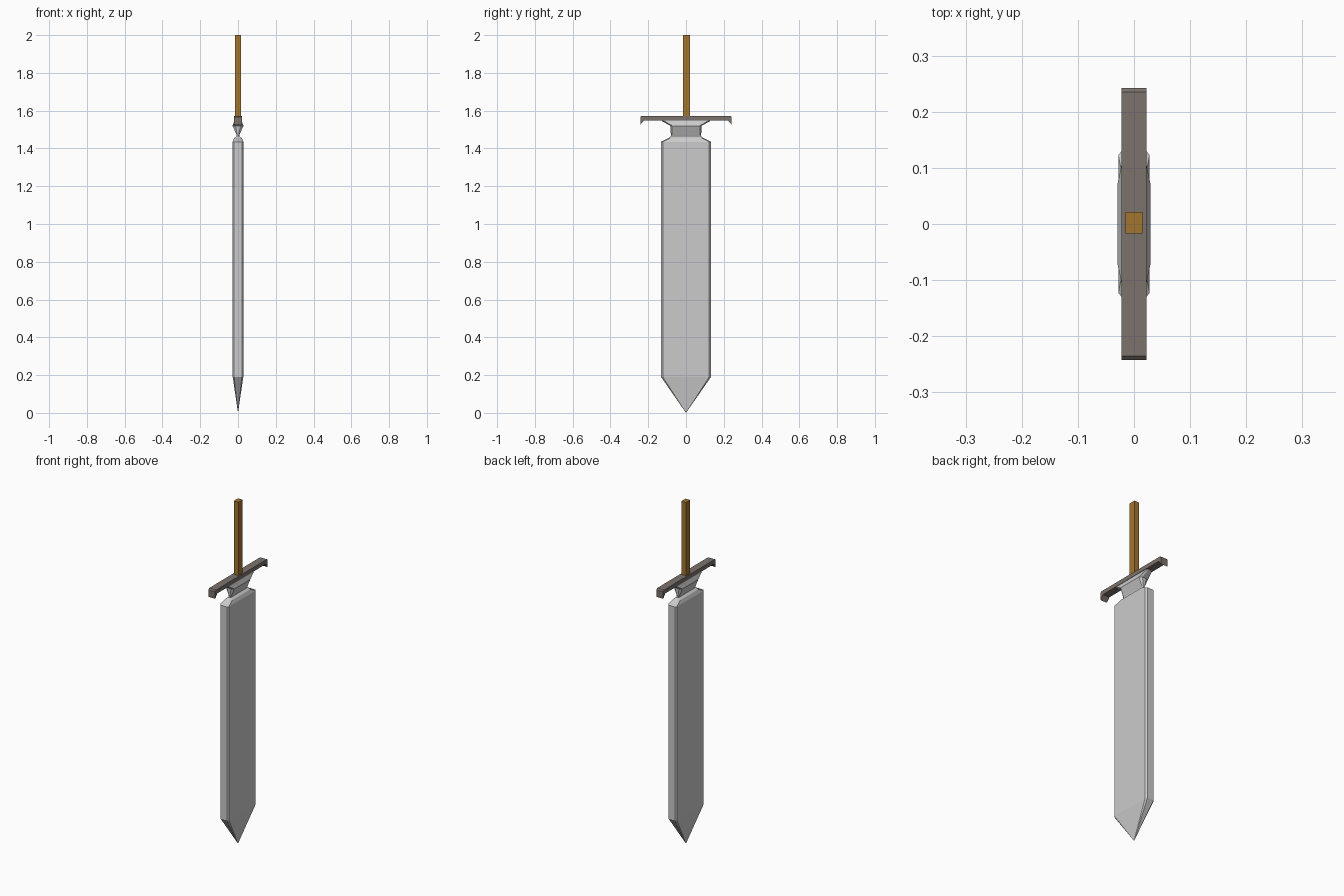
import bpy, bmesh

if "Cube" in bpy.data.objects:
    bpy.data.objects.remove(bpy.data.objects["Cube"])


def finish(bm, name, color=None):
    bmesh.ops.recalc_face_normals(bm, faces=bm.faces)
    mesh = bpy.data.meshes.new(name)
    bm.to_mesh(mesh)
    bm.free()
    obj = bpy.data.objects.new(name, mesh)
    bpy.context.collection.objects.link(obj)
    if color:
        mat = bpy.data.materials.new(name + "_colour")
        mat.diffuse_color = (*color, 1)
        mat.use_nodes = True
        mat.node_tree.nodes["Principled BSDF"].inputs["Base Color"].default_value = mat.diffuse_color
        mesh.materials.append(mat)
    return obj


def loft(name, rings, tip=None, color=None):
    """Skin chamfered rectangles given as (z, half x, half y, chamfer x, chamfer y)."""
    bm = bmesh.new()
    loops = []
    for z, hx, hy, cx, cy in rings:
        pts = [(hx, hy - cy), (hx - cx, hy), (cx - hx, hy), (-hx, hy - cy),
               (-hx, cy - hy), (cx - hx, -hy), (hx - cx, -hy), (hx, cy - hy)]
        loops.append([bm.verts.new((x, y, z)) for x, y in pts])
    for a, b in zip(loops, loops[1:]):
        for i in range(8):
            j = (i + 1) % 8
            bm.faces.new((a[i], a[j], b[j], b[i]))
    bm.faces.new(loops[-1])
    if tip is None:
        bm.faces.new(loops[0])
    else:
        point = bm.verts.new((0, 0, tip))
        for i in range(8):
            bm.faces.new((point, loops[0][i], loops[0][(i + 1) % 8]))
    return finish(bm, name, color)


# Broad blade with bevelled edges, pointed tip and rounded shoulders
loft("blade", [(0.19, 0.028, 0.132, 0.008, 0.009),
               (1.435, 0.028, 0.132, 0.008, 0.009),
               (1.455, 0.020, 0.092, 0.006, 0.008),
               (1.465, 0.007, 0.080, 0.003, 0.006)], tip=0.0)

# Waisted neck that flares up to the guard
loft("neck", [(1.455, 0.006, 0.080, 0.003, 0.006),
              (1.470, 0.007, 0.080, 0.003, 0.006),
              (1.520, 0.029, 0.083, 0.016, 0.010),
              (1.545, 0.020, 0.128, 0.008, 0.012),
              (1.552, 0.020, 0.128, 0.008, 0.012)])

# Crossguard with downturned ends, extruded from its side profile
half = [(0.222, 1.549), (0.242, 1.525), (0.242, 1.566), (0.235, 1.573)]
profile = half + [(-y, z) for y, z in reversed(half)]
bm = bmesh.new()
face = bm.faces.new([bm.verts.new((-0.022, y, z)) for y, z in profile])
side = bmesh.ops.extrude_face_region(bm, geom=[face])
bmesh.ops.translate(bm, vec=(0.044, 0, 0),
                    verts=[v for v in side["geom"] if isinstance(v, bmesh.types.BMVert)])
finish(bm, "crossguard", (0.20, 0.17, 0.15))

# Square wooden grip
bm = bmesh.new()
bmesh.ops.create_cube(bm, size=1)
bmesh.ops.scale(bm, vec=(0.030, 0.038, 0.44), verts=bm.verts)
bmesh.ops.translate(bm, vec=(0, 0.002, 1.78), verts=bm.verts)
finish(bm, "grip", (0.36, 0.18, 0.03))
